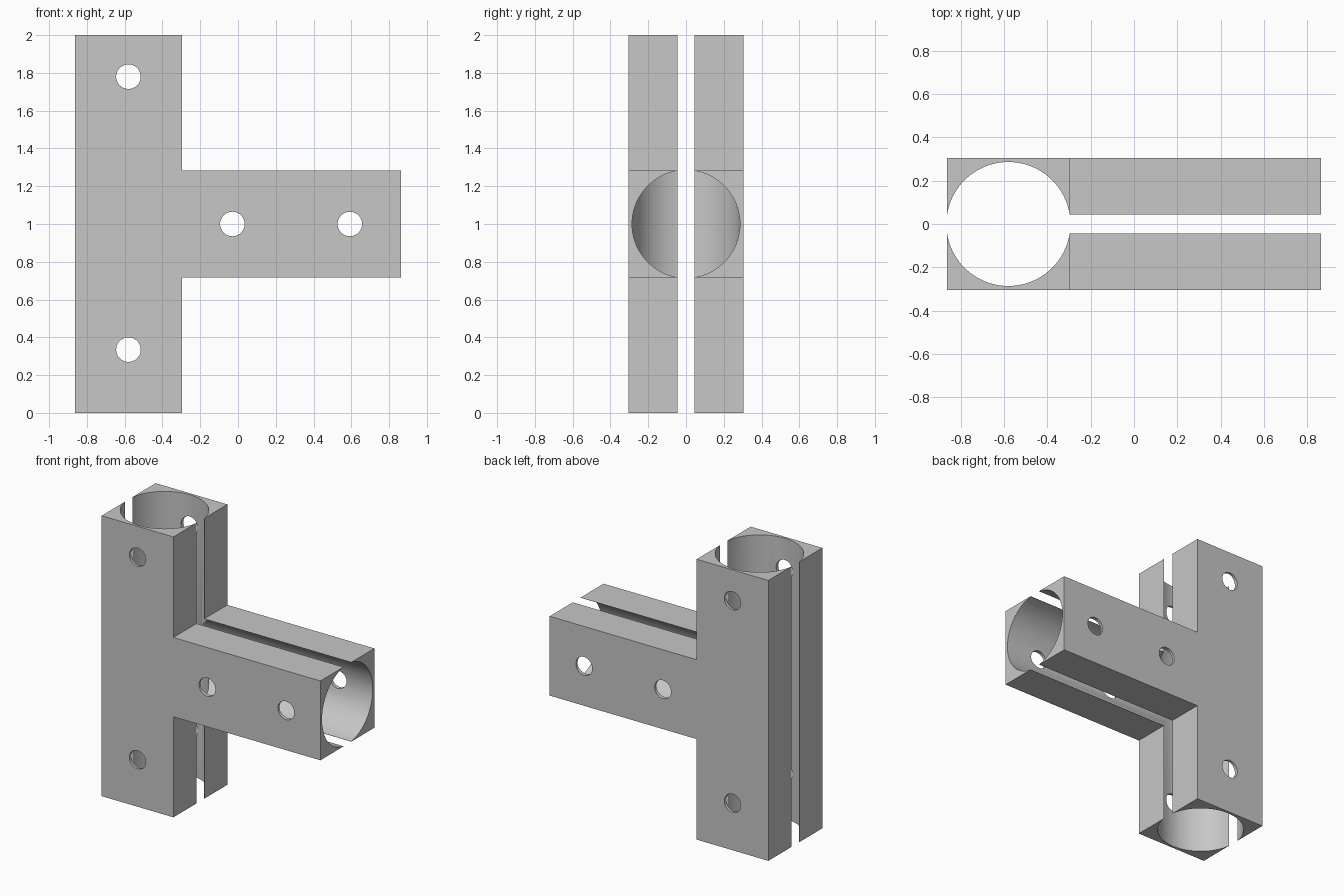
import bpy, bmesh, math
from mathutils import Matrix, Vector

default = bpy.data.objects.get("Cube")
if default:
    bpy.data.objects.remove(default, do_unlink=True)

POST_X, MID_Z, HALF = -0.58, 1.0, 0.283
ARM_END, HEIGHT = 0.863, 2.0
INNER_Y, OUTER_Y = 0.044, 0.304
HOLE_R = 0.065

grey = bpy.data.materials.new("plain grey")
grey.use_nodes = True
colour = (0.57, 0.57, 0.57, 1)
grey.diffuse_color = colour
grey.node_tree.nodes["Principled BSDF"].inputs["Base Color"].default_value = colour


def add_object(name, bm):
    bmesh.ops.recalc_face_normals(bm, faces=bm.faces)
    mesh = bpy.data.meshes.new(name)
    bm.to_mesh(mesh)
    bm.free()
    mesh.materials.append(grey)
    obj = bpy.data.objects.new(name, mesh)
    bpy.context.collection.objects.link(obj)
    return obj


def cutter(name, start, end, radius, segments):
    """Cylinder between two points, used only for cutting."""
    start, end = Vector(start), Vector(end)
    axis = end - start
    turn = Vector((0, 0, 1)).rotation_difference(axis).to_matrix().to_4x4()
    bm = bmesh.new()
    bmesh.ops.create_cone(bm, cap_ends=True, segments=segments, radius1=radius,
                          radius2=radius, depth=axis.length,
                          matrix=Matrix.Translation((start + end) / 2) @ turn)
    obj = add_object(name, bm)
    obj.hide_render = True
    return obj


def clamp_half(name, side):
    """T-shaped block on one side of the slot."""
    left, right = POST_X - HALF, POST_X + HALF
    low, high = MID_Z - HALF, MID_Z + HALF
    outline = [(left, 0), (right, 0), (right, low), (ARM_END, low),
               (ARM_END, high), (right, high), (right, HEIGHT), (left, HEIGHT)]
    bm = bmesh.new()
    face = bm.faces.new([bm.verts.new((x, side * INNER_Y, z)) for x, z in outline])
    grown = bmesh.ops.extrude_face_region(bm, geom=[face])["geom"]
    bmesh.ops.translate(bm, vec=(0, side * (OUTER_Y - INNER_Y), 0),
                        verts=[v for v in grown if isinstance(v, bmesh.types.BMVert)])
    return add_object(name, bm)


# Tube bores and bolt holes
cutters = [
    cutter("post_bore_cutter", (POST_X, 0, -0.1), (POST_X, 0, HEIGHT + 0.1), 0.2862, 96),
    cutter("arm_bore_cutter", (POST_X + 0.01, 0, MID_Z), (1, 0, MID_Z), 0.2856, 96),
]
for x, z in [(POST_X, 1.78), (POST_X, 0.335), (-0.03, MID_Z), (0.592, MID_Z)]:
    cutters.append(cutter("bolt_hole_cutter", (x, -0.5, z), (x, 0.5, z), HOLE_R, 48))

# Front and back halves
for name, side in (("front_clamp_half", -1), ("back_clamp_half", 1)):
    half = clamp_half(name, side)
    bpy.ops.object.select_all(action='DESELECT')
    half.select_set(True)
    bpy.context.view_layer.objects.active = half
    for tool in cutters:
        cut = half.modifiers.new(tool.name, 'BOOLEAN')
        cut.operation = 'DIFFERENCE'
        cut.solver = 'EXACT'
        cut.object = tool
        bpy.ops.object.modifier_apply(modifier=cut.name)
    bpy.ops.object.shade_smooth_by_angle(angle=math.radians(30))

for tool in cutters:
    bpy.data.objects.remove(tool, do_unlink=True)
